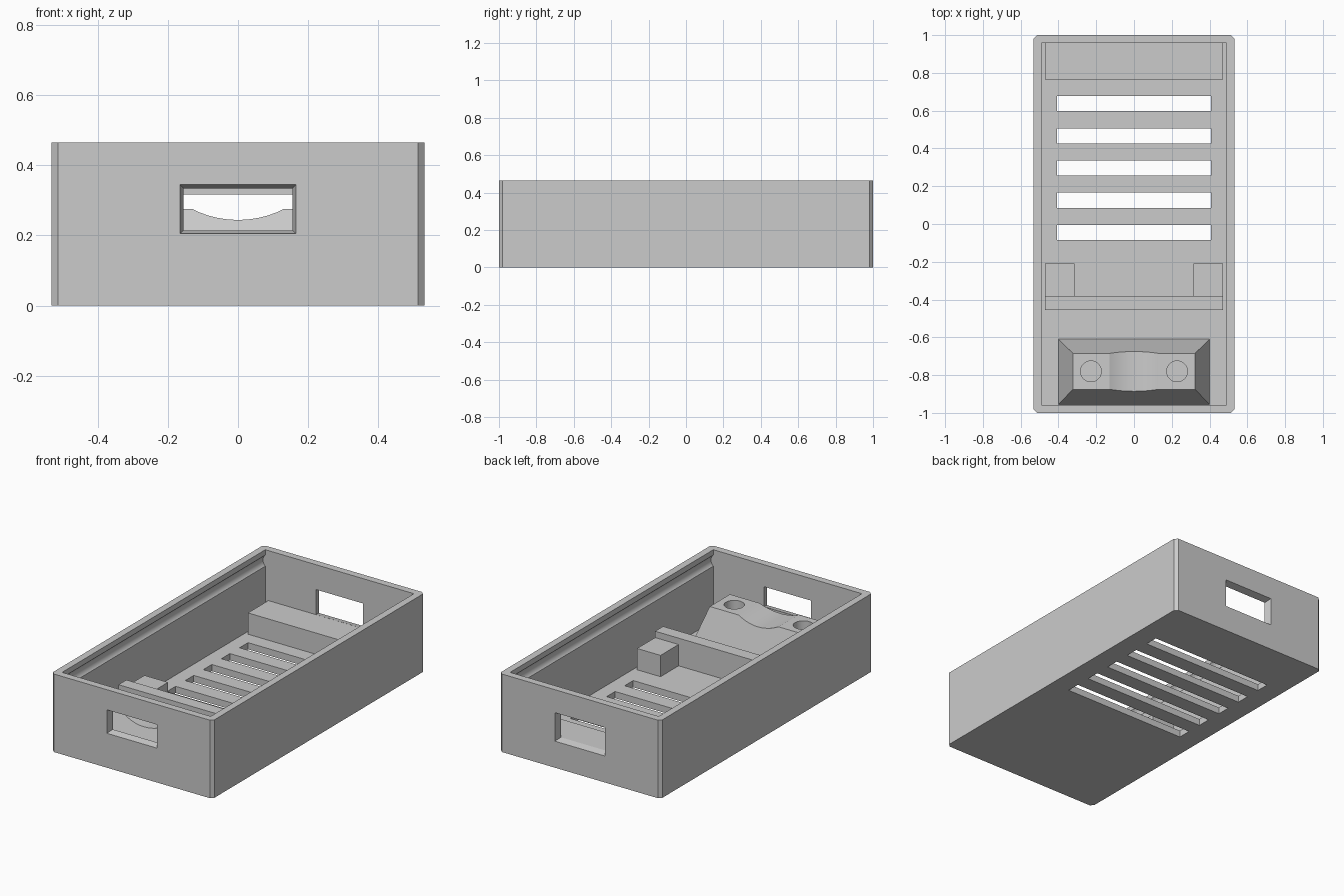
import bpy, bmesh, math
from mathutils import Matrix

default = bpy.data.objects.get("Cube")
if default:
    bpy.data.objects.remove(default, do_unlink=True)

# Single grey plastic
grey = bpy.data.materials.new("grey_plastic")
grey.use_nodes = True
COLOUR = (0.6, 0.6, 0.6, 1)
grey.diffuse_color = COLOUR
grey.node_tree.nodes["Principled BSDF"].inputs["Base Color"].default_value = COLOUR


def finish(name, bm):
    bmesh.ops.recalc_face_normals(bm, faces=bm.faces)
    mesh = bpy.data.meshes.new(name)
    bm.to_mesh(mesh)
    bm.free()
    mesh.materials.append(grey)
    obj = bpy.data.objects.new(name, mesh)
    bpy.context.collection.objects.link(obj)
    return obj


def loft(name, ring_a, ring_b):
    """Closed solid between two matching rings of points."""
    bm = bmesh.new()
    a = [bm.verts.new(p) for p in ring_a]
    b = [bm.verts.new(p) for p in ring_b]
    bm.faces.new(a)
    bm.faces.new(b)
    for i in range(len(a)):
        j = (i + 1) % len(a)
        bm.faces.new((a[i], a[j], b[j], b[i]))
    return finish(name, bm)


def rect(x0, x1, y0, y1, z):
    return [(x0, y0, z), (x1, y0, z), (x1, y1, z), (x0, y1, z)]


def box(name, x0, x1, y0, y1, z0, z1):
    return loft(name, rect(x0, x1, y0, y1, z0), rect(x0, x1, y0, y1, z1))


def cylinder(name, centre, radius, length, along_y=False):
    bm = bmesh.new()
    turn = Matrix.Rotation(math.pi / 2 if along_y else 0, 4, "X")
    bmesh.ops.create_cone(bm, cap_ends=True, segments=64, radius1=radius,
                          radius2=radius, depth=length,
                          matrix=Matrix.Translation(centre) @ turn)
    return finish(name, bm)


def carve(obj, cutters):
    bpy.ops.object.select_all(action="DESELECT")
    bpy.context.view_layer.objects.active = obj
    obj.select_set(True)
    for cutter in cutters:
        cutter.hide_render = True
        mod = obj.modifiers.new("cut", "BOOLEAN")
        mod.operation = "DIFFERENCE"
        mod.solver = "EXACT"
        mod.object = cutter
        bpy.ops.object.modifier_apply(modifier=mod.name)
        bpy.data.objects.remove(cutter, do_unlink=True)
    bpy.ops.object.shade_smooth_by_angle(angle=math.radians(25))


W, L, H = 0.532, 1.0, 0.465      # outer half width, half length, height
IW, IL, FLOOR = 0.49, 0.957, 0.04  # inner half sizes, floor level
C = 0.018                        # corner chamfer


# Tray shell with chamfered corners
def outline(z):
    return [(W - C, -L, z), (W, C - L, z), (W, L - C, z), (W - C, L, z),
            (C - W, L, z), (-W, L - C, z), (-W, C - L, z), (C - W, -L, z)]


tray = loft("tray", outline(0), outline(H))
cuts = [box("hollow", -IW, IW, -IL, IL, FLOOR, 0.6)]

# Lid grooves along both long walls
for side in (-1, 1):
    cuts.append(cylinder("groove", (side * 0.461, 0, 0.4), 0.044, 2 * IL, True))

# Ventilation slots in the floor
for i in range(5):
    y = -0.045 + 0.1705 * i
    cuts.append(box("slot", -0.408, 0.408, y - 0.04, y + 0.04, -0.1, 0.1))


# Tapered windows in the end walls
def window_ring(half, y, z0, z1):
    return [(-half, y, z0), (half, y, z0), (half, y, z1), (-half, y, z1)]


for end, z0, z1 in ((-1, 0.205, 0.345), (1, 0.158, 0.328)):
    cuts.append(loft("window", window_ring(0.165, end * L, z0, z1),
                     window_ring(0.154, end * 0.95, z0 + 0.011, z1 - 0.013)))
carve(tray, cuts)

# Tapered cable saddle with a hollowed top and two screw holes
saddle = loft("cable_saddle", rect(-0.4, 0.4, -0.955, -0.61, FLOOR),
              rect(-0.323, 0.323, -0.875, -0.685, 0.275))
cuts = [cylinder("saddle_hollow", (0, -0.78, 0.534), 0.29, 0.6, True)]
for side in (-1, 1):
    cuts.append(cylinder("screw_hole", (side * 0.228, -0.78, 0.21), 0.055, 0.3))
carve(saddle, cuts)

# Board supports: rear ledge, cross bar and two posts
box("rear_ledge", -0.47, 0.47, 0.765, 0.957, FLOOR, 0.167)
box("cross_bar", -0.47, 0.47, -0.455, -0.38, FLOOR, 0.205)
for name, side in (("left_post", 1), ("right_post", -1)):
    x0, x1 = sorted((side * 0.315, side * 0.47))
    box(name, x0, x1, -0.38, -0.21, FLOOR, 0.167)
